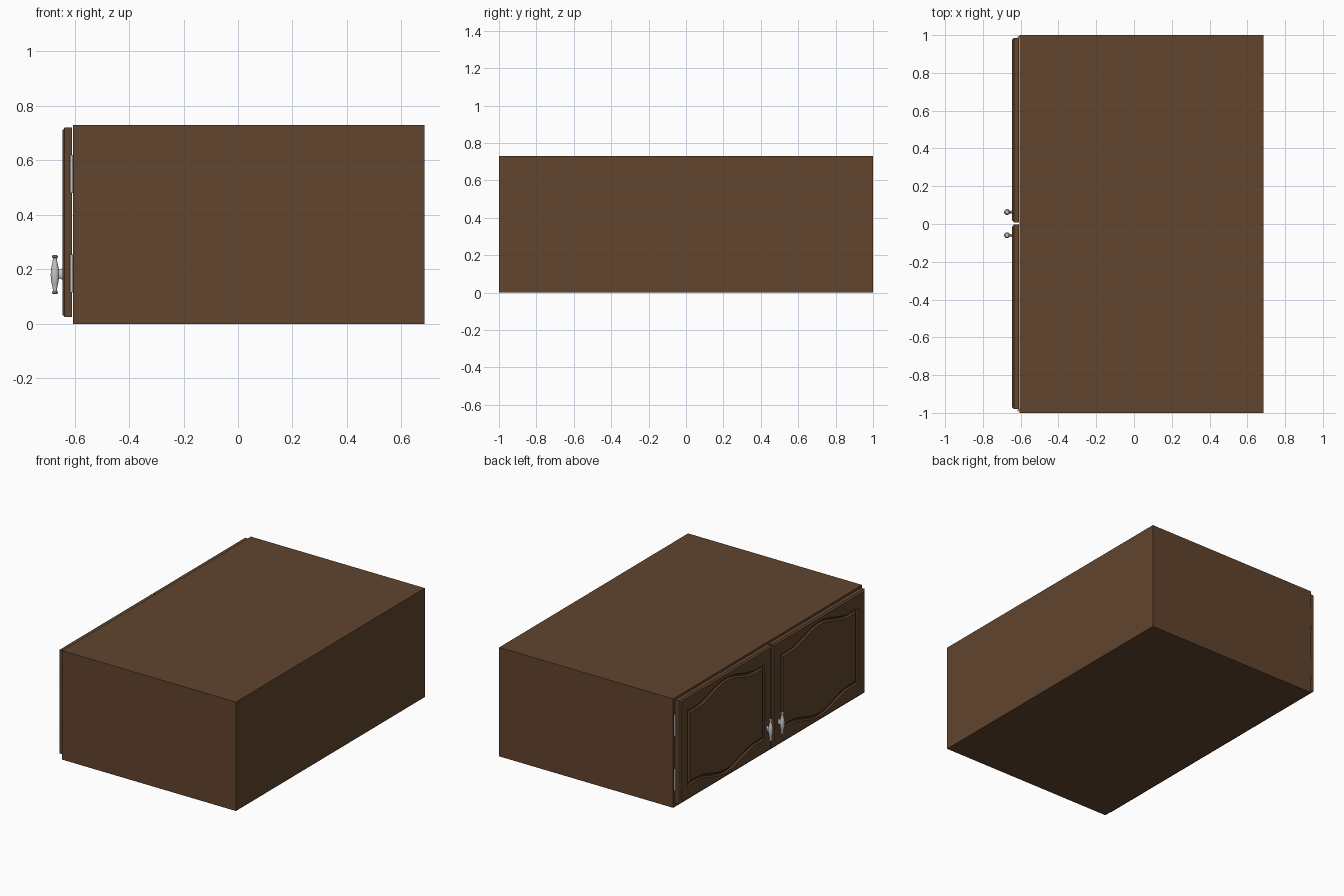
import bpy, bmesh, math
from mathutils import Matrix

if "Cube" in bpy.data.objects:
    bpy.data.objects.remove(bpy.data.objects["Cube"])


def material(name, rgb):
    m = bpy.data.materials.new(name)
    m.diffuse_color = (*rgb, 1)
    m.use_nodes = True
    m.node_tree.nodes["Principled BSDF"].inputs["Base Color"].default_value = m.diffuse_color
    return m


wood = material("brown wood", (0.119, 0.058, 0.027))
metal = material("satin metal", (0.56, 0.56, 0.56))


def finish(name, bm, mat, smooth=False):
    bmesh.ops.recalc_face_normals(bm, faces=bm.faces)
    me = bpy.data.meshes.new(name)
    bm.to_mesh(me)
    bm.free()
    me.materials.append(mat)
    ob = bpy.data.objects.new(name, me)
    bpy.context.collection.objects.link(ob)
    if smooth:
        bpy.ops.object.select_all(action='DESELECT')
        ob.select_set(True)
        bpy.context.view_layer.objects.active = ob
        bpy.ops.object.shade_smooth_by_angle(angle=math.radians(35))
    return ob


def box(name, x, y, z, mat):
    bm = bmesh.new()
    bmesh.ops.create_cube(bm, size=1)
    for v in bm.verts:
        v.co = [a[0] + (c + 0.5) * (a[1] - a[0]) for a, c in zip((x, y, z), v.co)]
    return finish(name, bm, mat)


def skin(bm, rings, cap=True):
    """Join closed rings of points with quads and cap both ends."""
    rows = [[bm.verts.new(p) for p in r] for r in rings]
    n = len(rows[0])
    for a, b in zip(rows, rows[1:]):
        for i in range(n):
            j = (i + 1) % n
            bm.faces.new((a[i], a[j], b[j], b[i]))
    if cap:
        bm.faces.new(rows[0])
        bm.faces.new(rows[-1])


# carcass: five panels with an open front behind the doors
X0, X1, H, T = -0.605, 0.685, 0.73, 0.03
box("bottom_panel", (X0, X1), (-1, 1), (0, T), wood)
box("top_panel", (X0, X1), (-1, 1), (H - T, H), wood)
box("back_panel", (X1 - T, X1), (-1, 1), (T, H - T), wood)
for side, y in (("left", (-1, -1 + T)), ("right", (1 - T, 1))):
    box(side + "_side_panel", (X0, X1 - T), y, (T, H - T), wood)
box("centre_stile", (X0, X0 + T), (-0.03, 0.03), (T, H - T), wood)

# doors: chamfered slab with a routed groove bulging at top and bottom
COLS = 28


def door_ring(x, y0, y1, z0, z1, bulge):
    low, high = [], []
    for i in range(COLS + 1):
        t = i / COLS
        s = min(1, max(0, (t - 0.1) / 0.8))
        b = bulge * (1 - math.cos(2 * math.pi * s)) / 2
        y = y0 + t * (y1 - y0)
        low.append((x, y, z0 - b))
        high.append((x, y, z1 + b))
    return low + high[::-1]


def door(name, y0, y1):
    z0, z1 = 0.025, 0.72
    rings = []
    for x, d in ((-0.61, 0), (-0.636, 0), (-0.645, 0.01)):
        rings.append(door_ring(x, y0 + d, y1 - d, z0 + d, z1 - d, 0))
    for x, d in ((-0.645, 0), (-0.636, 0.006), (-0.636, 0.014), (-0.645, 0.024)):
        m = 0.08 + d
        rings.append(door_ring(x, y0 + m, y1 - m, 0.12 + d, 0.625 - d, 0.065))
    bm = bmesh.new()
    skin(bm, rings)
    finish(name, bm, wood, True)


door("left_door", -0.98, -0.003)
door("right_door", 0.009, 0.985)


# turned handles on short posts
def circle(cx, cy, z, r, n=20):
    return [(cx + r * math.cos(2 * math.pi * i / n),
             cy + r * math.sin(2 * math.pi * i / n), z) for i in range(n)]


HALF = [(0.0, 0.0155), (0.015, 0.0148), (0.03, 0.0125), (0.045, 0.009),
        (0.057, 0.0075), (0.061, 0.008), (0.064, 0.0115), (0.068, 0.0115),
        (0.071, 0.007)]
PROFILE = [(-h, r) for h, r in HALF[:0:-1]] + HALF
for side, y in (("left", -0.06), ("right", 0.063)):
    bm = bmesh.new()
    skin(bm, [circle(-0.672, y, 0.181 + h, r) for h, r in PROFILE])
    finish(side + "_handle", bm, metal, True)
    # oval post
    bm = bmesh.new()
    skin(bm, [[(x, y + 0.4 * r * math.cos(a), 0.183 + r * math.sin(a))
               for a in (2 * math.pi * i / 16 for i in range(16))]
              for x, r in ((-0.67, 0.017), (-0.652, 0.017), (-0.644, 0.021))])
    finish(side + "_handle_post", bm, metal, True)

# hinge barrels at the outer door edges
for side, y in (("left", -0.986), ("right", 0.99)):
    for level, z in (("lower", 0.185), ("upper", 0.55)):
        bm = bmesh.new()
        skin(bm, [circle(-0.611, y, z + d, 0.006, 14) for d in (-0.07, 0.07)])
        finish(f"{side}_{level}_hinge", bm, metal, True)
